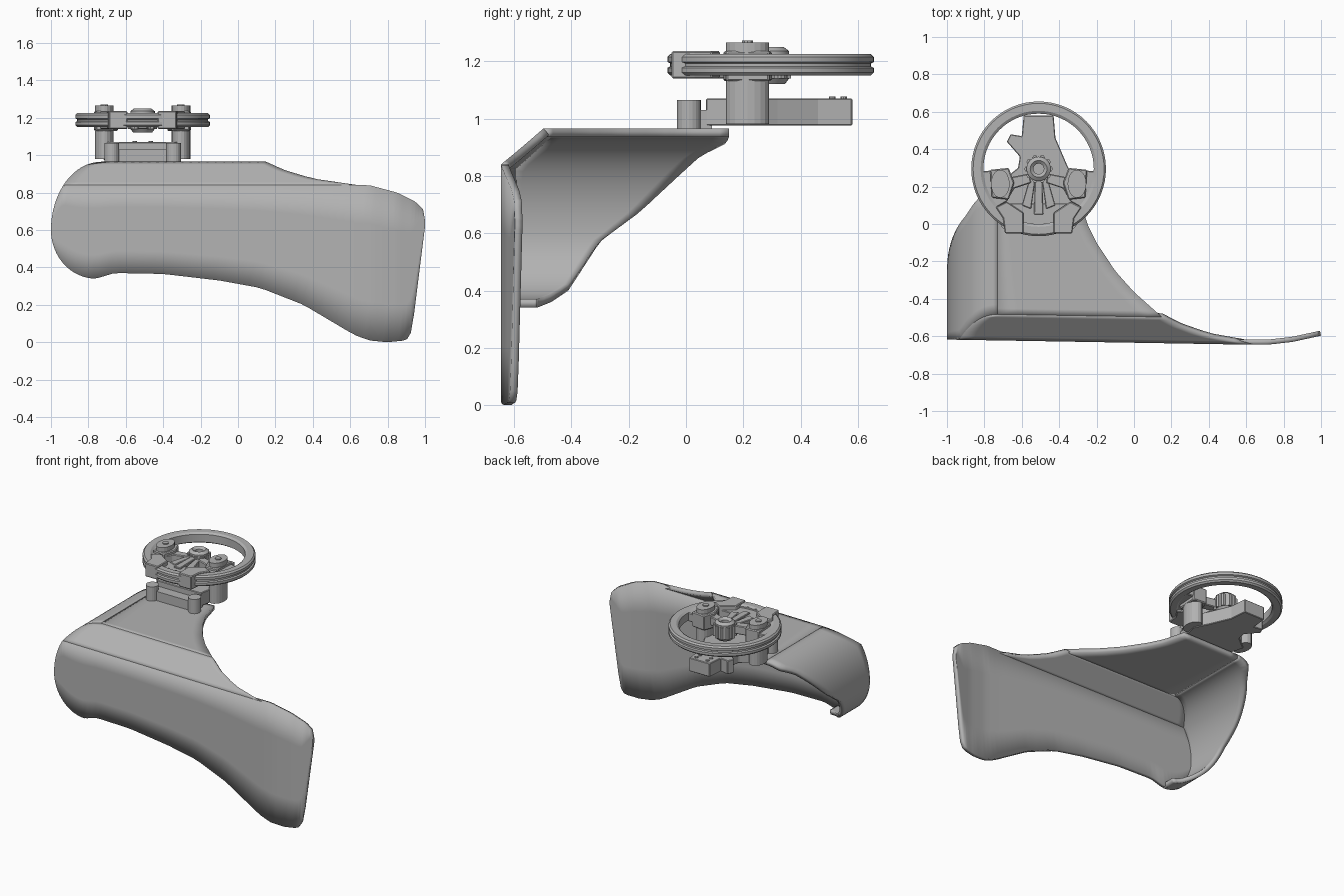
import bpy, bmesh, math
from mathutils import Vector

if "Cube" in bpy.data.objects:
    bpy.data.objects.remove(bpy.data.objects["Cube"])

grey = bpy.data.materials.new("plain_grey")
grey.use_nodes = True
grey.diffuse_color = (0.45, 0.45, 0.45, 1)
grey.node_tree.nodes["Principled BSDF"].inputs["Base Color"].default_value = grey.diffuse_color


def finish(name, bm, smooth=False):
    mesh = bpy.data.meshes.new(name)
    bm.to_mesh(mesh)
    bm.free()
    ob = bpy.data.objects.new(name, mesh)
    bpy.context.collection.objects.link(ob)
    mesh.materials.append(grey)
    if smooth:
        bpy.ops.object.select_all(action='DESELECT')
        ob.select_set(True)
        bpy.context.view_layer.objects.active = ob
        bpy.ops.object.shade_smooth_by_angle(angle=math.radians(30))
    return ob


def lookup(table, t):
    """Straight-line interpolation through a few (key, value) points."""
    for (a, va), (b, vb) in zip(table, table[1:]):
        if t <= b:
            return va + (vb - va) * max(0, (t - a) / (b - a))
    return table[-1][1]


def sheet(name, point, nu, nv, thickness):
    """Thick curved sheet from a function of two parameters."""
    bm = bmesh.new()
    rows = [[bm.verts.new(point(i / nu, j / nv)) for j in range(nv + 1)] for i in range(nu + 1)]
    for a, b in zip(rows, rows[1:]):
        for j in range(nv):
            bm.faces.new((a[j], b[j], b[j + 1], a[j + 1]))
    bmesh.ops.remove_doubles(bm, verts=bm.verts, dist=0.0005)
    ob = finish(name, bm, True)
    solid = ob.modifiers.new("thickness", 'SOLIDIFY')
    solid.thickness = thickness
    solid.offset = -1
    return ob


def prism(name, outline, z0, z1, bevel=0.0):
    """Upright block from a plan outline."""
    bm = bmesh.new()
    face = bm.faces.new([bm.verts.new((x, y, z0)) for x, y in outline])
    top = bmesh.ops.extrude_face_region(bm, geom=[face])["geom"]
    bmesh.ops.translate(bm, vec=(0, 0, z1 - z0), verts=[v for v in top if isinstance(v, bmesh.types.BMVert)])
    bmesh.ops.recalc_face_normals(bm, faces=bm.faces)
    ob = finish(name, bm)
    if bevel:
        mod = ob.modifiers.new("edges", 'BEVEL')
        mod.width = bevel
    return ob


def post(name, x, y, rx, ry, z0, z1, sides=20):
    angles = [math.tau * i / sides for i in range(sides)]
    return prism(name, [(x + rx * math.cos(a), y + ry * math.sin(a)) for a in angles], z0, z1)


def lathe(name, profile, cx, cy, steps):
    """Closed ring profile of (radius, height) turned about an upright axis."""
    bm = bmesh.new()
    rings = []
    for i in range(steps):
        a = math.tau * i / steps
        rings.append([bm.verts.new((cx + r * math.cos(a), cy + r * math.sin(a), z)) for r, z in profile])
    n = len(profile)
    for i in range(steps):
        a, b = rings[i], rings[(i + 1) % steps]
        for j in range(n):
            k = (j + 1) % n
            bm.faces.new((a[j], b[j], b[k], a[k]))
    bmesh.ops.recalc_face_normals(bm, faces=bm.faces)
    return finish(name, bm, True)


# Guard outline: rounded end on the right side, drooping tail on the left
FOLD, ROOF, MID = 0.84, 0.965, 0.6
UP = Vector((0.27, ROOF - MID))
DOWN = Vector((0.24, 0.26))
lower_edge = [(-0.76, 0.34), (-0.66, 0.37), (-0.4, 0.365), (-0.1, 0.33), (0.12, 0.29), (0.35, 0.2),
              (0.62, 0.04), (0.7, 0.01), (0.8, 0), (0.9, 0.01), (0.93, 0.06), (1, 0.62)]
upper_edge = [(0.62, FOLD), (0.7, FOLD), (0.85, 0.8), (0.95, 0.75), (0.99, 0.71), (1, 0.65)]
front_y = [(-1, -0.618), (0.6, -0.645), (0.72, -0.645), (0.85, -0.63), (1, -0.597)]
roof_edge = [(-0.49, 0.15), (-0.36, 0), (-0.25, -0.1), (-0.1, -0.2), (0, -0.25), (0.15, -0.29)]
fold_edge = [(FOLD, 0.64), (0.875, 0.4), (0.92, 0.25), (ROOF, 0.15)]
rear_cut = [(0.34, -0.52), (0.36, -0.47), (0.4, -0.41), (0.57, -0.3), (0.68, -0.16), (0.82, -0.02),
            (0.89, 0.05), (0.94, 0.14), (ROOF, 0.15)]


def ellipse(d):
    return math.sqrt(max(0, 1 - d * d))


def front_at(x, z):
    return lookup(front_y, x) + max(0, z - FOLD) * 1.12


def front_point(u, v):
    x = -math.cos(math.pi * u)
    high = min(FOLD, MID + UP.y * ellipse((x + 0.73) / UP.x)) if x < -0.73 else lookup(upper_edge, x)
    low = MID - DOWN.y * ellipse((x + 0.76) / DOWN.x) if x < -0.76 else lookup(lower_edge, x)
    return x, lookup(front_y, x), low + (high - low) * v


def fold_point(u, v):
    z = FOLD + (ROOF - FOLD) * v
    left = -0.73 - UP.x * ellipse((z - MID) / UP.y)
    x = left + (lookup(fold_edge, z) - left) * u
    return x, front_at(x, z), z


def roof_point(u, v):
    x = -0.73 + (lookup(roof_edge, -0.49 + 0.64 * v) + 0.73) * u
    start = front_at(x, ROOF)
    return x, start + (0.15 - start) * v, ROOF


def side_point(u, v):
    a = math.pi * v
    x, z = ((-0.73 - UP.x * math.sin(a), MID + UP.y * math.cos(a)) if v <= 0.5 else
            (-0.76 - DOWN.x * math.sin(a), MID + DOWN.y * math.cos(a)))
    start = front_at(x, z)
    return x, start + (lookup(rear_cut, z) - start) * u, z


sheet("front_guard", front_point, 64, 4, 0.027)
sheet("sloped_fold", fold_point, 20, 8, 0.03)
sheet("roof_plate", roof_point, 8, 20, 0.03)
sheet("rounded_side", side_point, 12, 32, 0.03)

# Lower clamp on the roof
CX, CY = -0.51, 0.295
prism("clamp_body", [(-0.59, 0.58), (-0.43, 0.58), (-0.42, 0.46), (-0.36, 0.32), (-0.31, 0.22), (-0.34, 0.07),
                     (-0.68, 0.07), (-0.72, 0.22), (-0.62, 0.3), (-0.61, 0.36), (-0.68, 0.44),
                     (-0.66, 0.48), (-0.6, 0.47)], 0.975, 1.07, 0.004)
prism("clamp_web", [(-0.68, 0), (-0.34, 0), (-0.34, 0.09), (-0.68, 0.09)], 0.965, 1.03)
for side in (-1, 1):
    post("clamp_ear", CX + side * 0.165, 0.01, 0.04, 0.042, 0.965, 1.065)
    for y in (0.51, 0.55):
        post("clamp_bolt", CX + side * 0.043, y, 0.012, 0.012, 1.06, 1.076, 10)

# Grooved ring
lathe("wheel_ring", [(0.295, 1.16), (0.295, 1.215), (0.31, 1.225), (0.35, 1.225), (0.36, 1.215), (0.36, 1.197),
                     (0.35, 1.192), (0.35, 1.182), (0.36, 1.177), (0.36, 1.16), (0.35, 1.15), (0.31, 1.15)],
      CX, CY, 64)

# Hub with a bore and toothed rim
lathe("hub", [(0.028, 1.12), (0.028, 1.235), (0.045, 1.25), (0.065, 1.235), (0.065, 1.14), (0.05, 1.12)], CX, CY, 24)
for i in range(10):
    a = math.tau * i / 10
    post("hub_tooth", CX + 0.062 * math.cos(a), CY + 0.062 * math.sin(a), 0.015, 0.015, 1.14, 1.225, 6)

# Paired arms, posts and rim blocks
for s in (-1, 1):
    def mirrored(pts):
        return [(CX + s * x, y) for x, y in pts]
    post("support_post", CX + s * 0.205, 0.215, 0.05, 0.075, 0.98, 1.265)
    post("post_bolt", CX + s * 0.205, 0.215, 0.02, 0.02, 1.26, 1.272, 10)
    prism("side_arm", mirrored([(0.31, 0.28), (0.22, 0.29), (0.15, 0.25), (0.05, 0.27), (0.04, 0.22),
                                (0.13, 0.19), (0.17, 0.12), (0.24, 0.08), (0.31, 0.15)]), 1.155, 1.215, 0.005)
    prism("post_collar", mirrored([(0.26, 0.29), (0.16, 0.3), (0.13, 0.22), (0.16, 0.13), (0.25, 0.14)]), 1.13, 1.235, 0.006)
    prism("hub_strut", mirrored([(0.015, 0.25), (0.05, 0.24), (0.09, 0.1), (0.04, 0.08)]), 1.15, 1.21, 0.004)
    prism("rim_block", mirrored([(0.08, -0.05), (0.18, -0.05), (0.19, 0.03), (0.23, 0.09), (0.17, 0.12),
                                 (0.08, 0.06)]), 1.14, 1.235, 0.005)
    post("rim_bolt", CX + s * 0.03, -0.01, 0.012, 0.012, 1.2, 1.22, 10)

# Front bridge between the rim blocks
prism("rim_bridge", [(CX - 0.23, 0.11), (CX - 0.2, 0.02), (CX - 0.08, -0.03), (CX + 0.08, -0.03),
                     (CX + 0.2, 0.02), (CX + 0.23, 0.11)], 1.155, 1.205, 0.004)
prism("center_spoke", [(CX - 0.025, 0.05), (CX + 0.025, 0.05), (CX + 0.02, 0.25), (CX - 0.02, 0.25)], 1.14, 1.215, 0.004)
